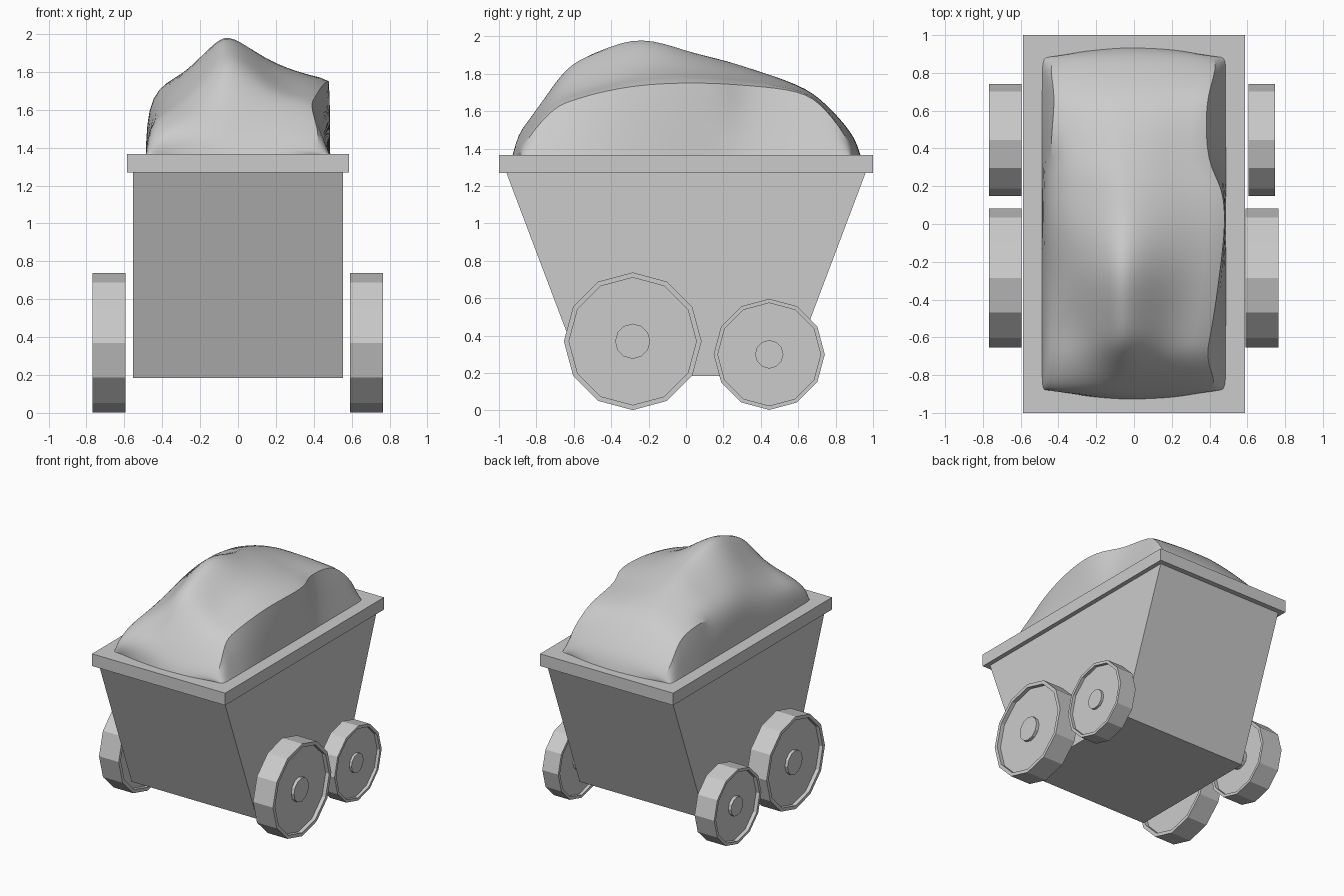
import bpy, bmesh
from math import sin, cos, pi

if "Cube" in bpy.data.objects:
    bpy.data.objects.remove(bpy.data.objects["Cube"])


def make_object(name, bm):
    bmesh.ops.recalc_face_normals(bm, faces=bm.faces)
    me = bpy.data.meshes.new(name)
    bm.to_mesh(me)
    bm.free()
    ob = bpy.data.objects.new(name, me)
    bpy.context.collection.objects.link(ob)
    return ob


def bridge_rings(bm, rings, close):
    for a, b in zip(rings, rings[1:]):
        n = len(a)
        for i in range(n):
            bm.faces.new((a[i], a[(i + 1) % n], b[(i + 1) % n], b[i]))
    if close:
        bm.faces.new(rings[0])
        bm.faces.new(rings[-1])


def tapered_box(name, hx, levels):
    bm = bmesh.new()
    rings = [[bm.verts.new((x, y, z)) for x, y in ((-hx, -hy), (hx, -hy), (hx, hy), (-hx, hy))]
             for hy, z in levels]
    bridge_rings(bm, rings, True)
    return make_object(name, bm)


# Wheel: 12-sided disc with recessed faces and a small hub on both sides
def wheel(name, x0, x1, y, z, r):
    bm = bmesh.new()
    cx, h = (x0 + x1) / 2, abs(x1 - x0) / 2
    inner, hub, rec = r * 0.925, r * 0.255, h * 0.65
    prof = [(-h * .93, hub), (-rec, hub), (-rec, inner), (-h, inner), (-h, r),
            (h, r), (h, inner), (rec, inner), (rec, hub), (h * .93, hub)]
    rings = [[bm.verts.new((cx + px, y + rr * cos(i * pi / 6), z + rr * sin(i * pi / 6)))
              for i in range(12)] for px, rr in prof]
    bridge_rings(bm, rings, True)
    return make_object(name, bm)


# Tub and rim
tapered_box("cart_tub", 0.553, [(0.55, 0.185), (0.96, 1.27)])
tapered_box("cart_rim", 0.587, [(1.0, 1.27), (1.0, 1.367)])

# Wheels
wheel("front_wheel_right", 0.59, 0.765, -0.285, 0.37, 0.368)
wheel("front_wheel_left", -0.768, -0.595, -0.285, 0.37, 0.368)
wheel("back_wheel_right", 0.607, 0.747, 0.445, 0.30, 0.297)
wheel("back_wheel_left", -0.768, -0.595, 0.445, 0.30, 0.297)

# Load heap: stations along y, heights across x, walls dropping to the rim
S = [0, 0.2, 0.38, 0.47, 0.65, 0.8, 1]
STATIONS = [-0.90, -0.72, -0.62, -0.46, -0.24, 0.0, 0.2, 0.32, 0.62, 0.74, 0.90]
LEFT = [-.475, -.47, -.465, -.46, -.46, -.48, -.475, -.46, -.42, -.43, -.46]
RIGHT = [.465, .38, .40, .43, .46, .49, .475, .385, .38, .41, .46]
HEIGHTS = [
    (1.46, 1.52, 1.50, 1.46, 1.43, 1.42, 1.39),
    (1.55, 1.62, 1.69, 1.74, 1.69, 1.66, 1.62),
    (1.56, 1.64, 1.80, 1.89, 1.78, 1.69, 1.66),
    (1.58, 1.70, 1.90, 1.95, 1.82, 1.73, 1.71),
    (1.61, 1.80, 2.01, 2.02, 1.88, 1.80, 1.75),
    (1.69, 1.80, 1.91, 1.93, 1.87, 1.81, 1.76),
    (1.70, 1.79, 1.87, 1.88, 1.84, 1.79, 1.755),
    (1.70, 1.79, 1.83, 1.84, 1.82, 1.78, 1.745),
    (1.66, 1.72, 1.74, 1.74, 1.74, 1.73, 1.72),
    (1.58, 1.63, 1.65, 1.65, 1.65, 1.64, 1.63),
    (1.40, 1.45, 1.47, 1.48, 1.47, 1.45, 1.41),
]
BASE = 1.362
BOW = [0, 0, .03, .045, .05, .045, .03, 0, 0]

bm = bmesh.new()
grid = []


def base_row(y, sign):
    xs = [-.475] + [-.47 + .94 * s for s in S] + [.475]
    xs[1], xs[7] = -.40, .40
    return [bm.verts.new((x, y + sign * b, BASE)) for x, b in zip(xs, BOW)]


grid.append(base_row(-0.88, -1))
for y, l, r, hs in zip(STATIONS, LEFT, RIGHT, HEIGHTS):
    yb = max(-.87, min(.87, y))
    row = [bm.verts.new((-.487, yb, BASE))]
    row += [bm.verts.new((l + (r - l) * s, y, h)) for s, h in zip(S, hs)]
    row.append(bm.verts.new((.487, yb, BASE)))
    grid.append(row)
grid.append(base_row(0.885, 1))
for a, b in zip(grid, grid[1:]):
    for i in range(8):
        bm.faces.new((a[i], a[i + 1], b[i + 1], b[i]))

# Creases along the right shoulder and the corner edges
crease = bm.edges.layers.float.new("crease_edge")
for col, rows in ((7, range(1, 11)), (1, range(8, 11))):
    for j in rows:
        e = bm.edges.get((grid[j][col], grid[j + 1][col]))
        e[crease] = 0.9
        e.smooth = False
for f in bm.faces:
    f.smooth = True
heap = make_object("load_heap", bm)
mod = heap.modifiers.new("smooth", 'SUBSURF')
mod.levels = mod.render_levels = 2
mod.boundary_smooth = 'PRESERVE_CORNERS'
